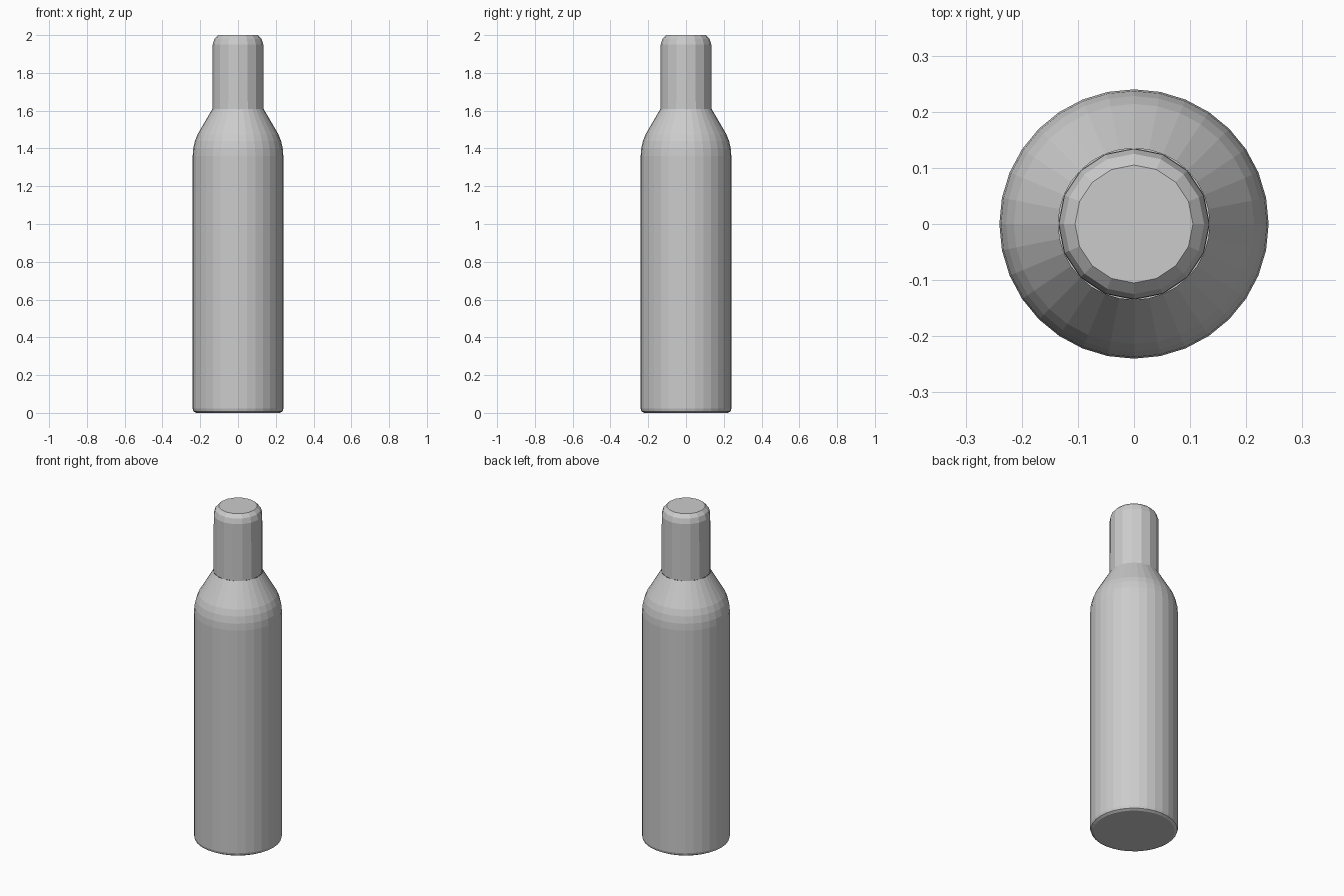
import bpy, bmesh
from math import cos, sin, pi

if "Cube" in bpy.data.objects:
    bpy.data.objects.remove(bpy.data.objects["Cube"])


def lathe(name, profile, sides, cap_bottom=False, cap_top=False):
    """Revolve (radius, z) points around the z axis, with optional end caps."""
    bm = bmesh.new()
    rings = [[bm.verts.new((r * cos(2 * pi * i / sides), r * sin(2 * pi * i / sides), z))
              for i in range(sides)] for r, z in profile]
    for low, high in zip(rings, rings[1:]):
        for i in range(sides):
            j = (i + 1) % sides
            bm.faces.new((low[i], low[j], high[j], high[i]))
    if cap_bottom:
        bm.faces.new(rings[0][::-1])
    if cap_top:
        bm.faces.new(rings[-1])
    mesh = bpy.data.meshes.new(name)
    bm.to_mesh(mesh)
    bm.free()
    obj = bpy.data.objects.new(name, mesh)
    bpy.context.collection.objects.link(obj)
    return obj


# Bottle body: base edge, straight wall, rounded shoulder, cone up to the cap
lathe("bottle_body",
      [(0.222, 0.0), (0.236, 0.008), (0.24, 0.022), (0.24, 1.36), (0.237, 1.40),
       (0.228, 1.44), (0.214, 1.475), (0.135, 1.61)],
      32, cap_bottom=True)

# Cap: straight sleeve with a rounded top edge
lathe("bottle_cap",
      [(0.135, 1.61), (0.134, 1.95), (0.125, 1.98), (0.105, 2.0)],
      16, cap_top=True)
